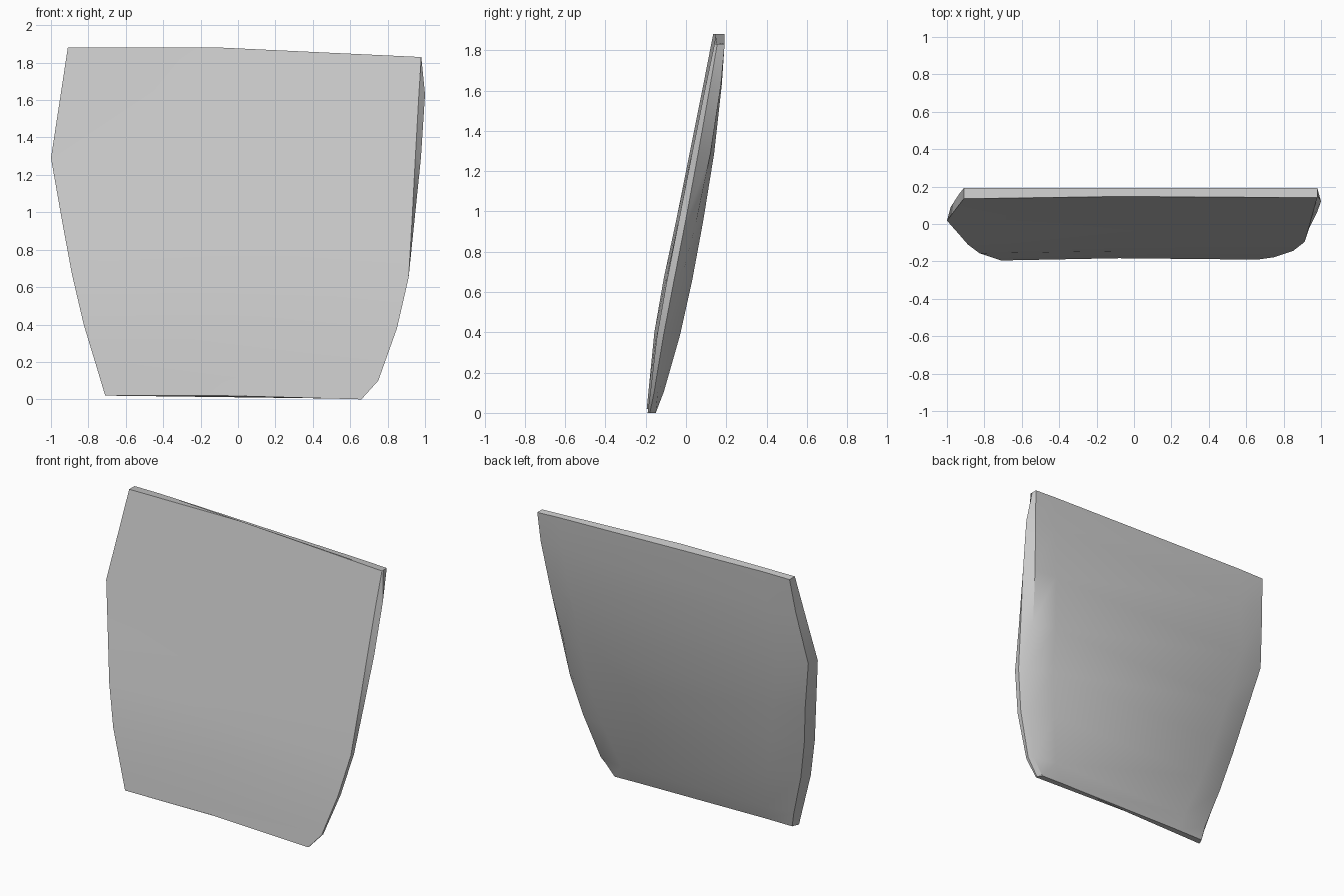
import bpy
import bmesh
import math

default_cube = bpy.data.objects.get("Cube")
if default_cube:
    bpy.data.objects.remove(default_cube, do_unlink=True)


def make_material(name, colour):
    material = bpy.data.materials.new(name)
    material.use_nodes = True
    material.diffuse_color = colour
    material.node_tree.nodes["Principled BSDF"].inputs["Base Color"].default_value = colour
    return material


def mix(start, end, factor):
    return start + (end - start) * factor


def section(z_left, z_right, x_left, x_right, bulge, y_front, y_back,
            inset_left, inset_right, edge_left, edge_right):
    """One closed cross-section, walked from the front round to the back."""
    thickness = y_back - y_front
    y_right = y_front + min(0.015, thickness * 0.1)
    outline = [
        (x_left, y_front),
        (-0.08, y_front + 0.012),
        (x_right, y_right),
        (x_right + bulge, y_front + thickness * 0.35),
        (x_right - inset_right, mix(y_front, y_back, edge_right)),
        (x_right - inset_right - 0.16, y_back),
        (x_left + inset_left + 0.2, y_back),
        (x_left + inset_left, mix(y_front, y_back, edge_left)),
    ]
    points = []
    for x, y in outline:
        slope = max(0.0, (x + 0.08) / (x_right + 0.08))
        points.append((x, y, mix(z_left, z_right, slope)))
    return points


# Cross-sections of the curved panel, bottom to top
rows = [
    (0.02, 0.0, -0.71, 0.66, 0, -0.195, -0.15, 0.02, 0.02, 1, 1),
    (0.12, 0.1, -0.74, 0.75, 0, -0.185, -0.11, 0.03, 0.03, 0.6, 0.6),
    (0.4, 0.38, -0.825, 0.85, 0, -0.157, -0.03, 0.03, 0.05, 0.5, 0.5),
    (0.67, 0.65, -0.888, 0.912, 0, -0.11, 0.03, 0.03, 0.05, 0.5, 0.6),
    (0.95, 0.95, -0.94, 0.93, 0.013, -0.05, 0.085, 0.03, 0.045, 0.55, 0.75),
    (1.29, 1.29, -1, 0.948, 0.03, 0.018, 0.14, 0.02, 0.02, 0.6, 0.85),
    (1.65, 1.63, -0.945, 0.967, 0.033, 0.09, 0.178, 0.01, 0, 0.8, 0.95),
    (1.88, 1.83, -0.91, 0.98, 0, 0.135, 0.192, 0, 0, 1, 1),
]

# Loft the sections into a closed slab
bm = bmesh.new()
rings = [[bm.verts.new(point) for point in section(*row)] for row in rows]
for lower, upper in zip(rings, rings[1:]):
    for i in range(len(lower)):
        j = (i + 1) % len(lower)
        bm.faces.new((lower[i], lower[j], upper[j], upper[i]))
bm.faces.new(rings[0][::-1])
bm.faces.new(rings[-1])
bmesh.ops.recalc_face_normals(bm, faces=bm.faces)

mesh = bpy.data.meshes.new("curved_panel")
bm.to_mesh(mesh)
bm.free()
mesh.materials.append(make_material("light_grey", (0.6, 0.6, 0.6, 1)))

panel = bpy.data.objects.new("curved_panel", mesh)
bpy.context.collection.objects.link(panel)

# Soft curvature on the faces, crisp rim
bpy.ops.object.select_all(action="DESELECT")
panel.select_set(True)
bpy.context.view_layer.objects.active = panel
bpy.ops.object.shade_smooth_by_angle(angle=math.radians(35))
